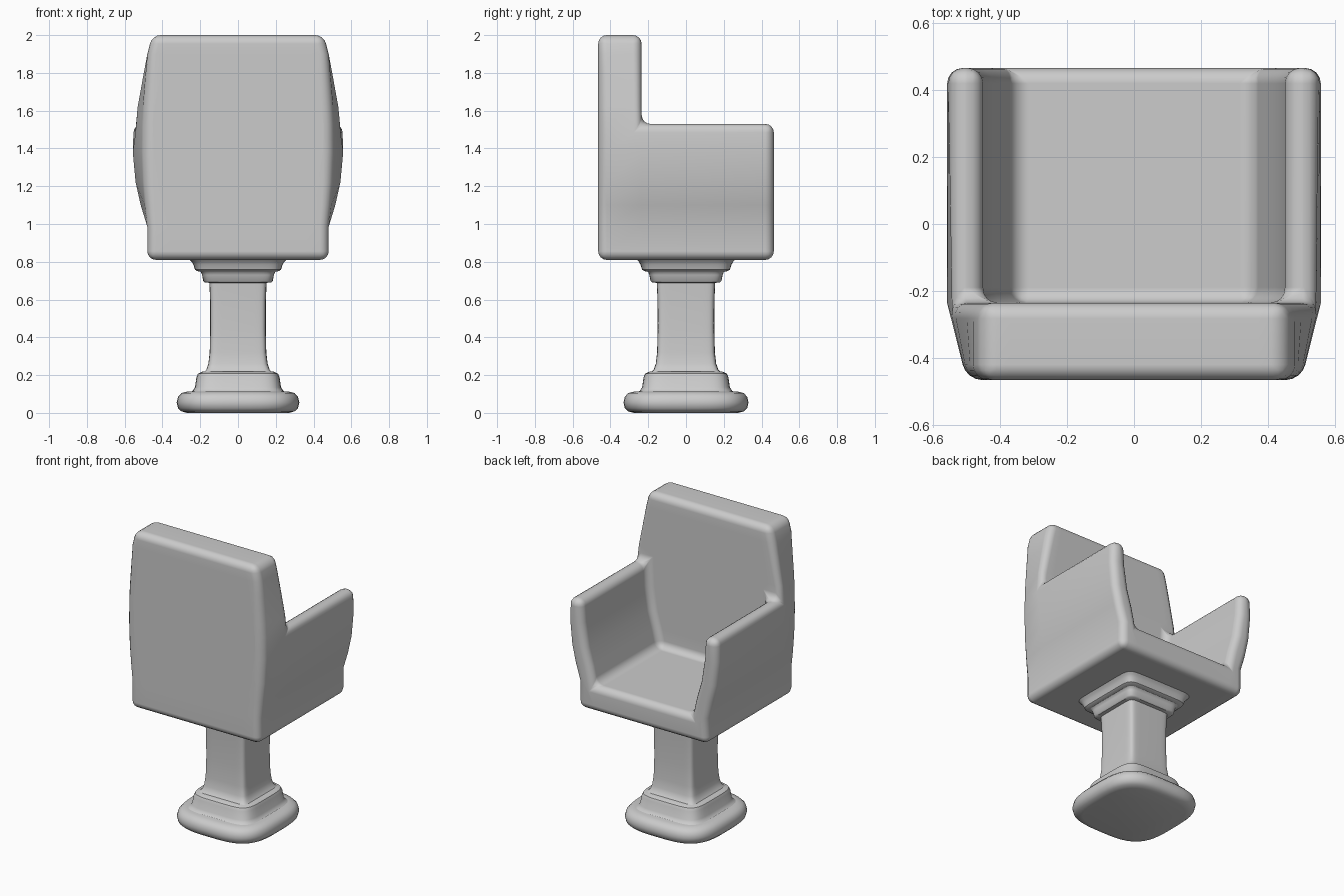
import bpy, bmesh, math

cube = bpy.data.objects.get("Cube")
if cube:
    bpy.data.objects.remove(cube, do_unlink=True)

grey = bpy.data.materials.new("plain grey")
grey.use_nodes = True
colour = (0.6, 0.6, 0.6, 1)
grey.diffuse_color = colour
grey.node_tree.nodes["Principled BSDF"].inputs["Base Color"].default_value = colour


def finish(bm, name, bevel=0):
    """Turn a bmesh into a smooth shaded object, with optional soft edges."""
    bmesh.ops.recalc_face_normals(bm, faces=bm.faces)
    mesh = bpy.data.meshes.new(name)
    bm.to_mesh(mesh)
    bm.free()
    mesh.materials.append(grey)
    ob = bpy.data.objects.new(name, mesh)
    bpy.context.collection.objects.link(ob)
    bpy.context.view_layer.objects.active = ob
    ob.select_set(True)
    if bevel:
        mod = ob.modifiers.new("soft edges", "BEVEL")
        mod.width = bevel
        mod.segments = 4
        mod.limit_method = "ANGLE"
        mod.angle_limit = math.radians(40)
        bpy.ops.object.modifier_apply(modifier=mod.name)
    bpy.ops.object.shade_smooth_by_angle(angle=math.radians(40))
    if bevel:
        ob.modifiers.new("even shading", "WEIGHTED_NORMAL").keep_sharp = True
    ob.select_set(False)
    return ob


# Armchair body: one hull around a small grid of cells, flaring at the arms
ys = [-0.465, -0.235, 0.465]
zs = [0.81, 0.985, 1.1, 1.22, 1.38, 1.53, 1.62, 1.8, 1.9, 2.0]
outer = [0.48, 0.48, 0.515, 0.542, 0.557, 0.552, 0.54, 0.502, 0.48, 0.455]
inner = [0.36, 0.36, 0.385, 0.42, 0.445, 0.452, 0.44, 0.41, 0.39, 0.37]
SEAT, ARM = 1, 5   # number of cell layers in the seat and up to the arm tops


def filled(i, j, k):
    if not (0 <= i < 3 and 0 <= j < 2 and 0 <= k < len(zs) - 1):
        return False
    return j == 0 or k < SEAT or (i != 1 and k < ARM)


bm = bmesh.new()
points = {}


def corner(i, j, k):
    if (i, j, k) not in points:
        x = outer[k] if i in (0, 3) else inner[k]
        if j == 0 and i in (0, 3):      # the flare fades towards the rear face
            x = min(x, 0.48 + 0.25 * max(0, x - 0.48))
        points[i, j, k] = bm.verts.new((x if i > 1 else -x, ys[j], zs[k]))
    return points[i, j, k]


for i in range(3):
    for j in range(2):
        for k in range(len(zs) - 1):
            if not filled(i, j, k):
                continue
            for axis in range(3):
                for side in (0, 1):
                    step = [0, 0, 0]
                    step[axis] = 2 * side - 1
                    if filled(i + step[0], j + step[1], k + step[2]):
                        continue
                    quad = []
                    for a, b in ((0, 0), (1, 0), (1, 1), (0, 1)):
                        c = [a, b]
                        c.insert(axis, side)
                        quad.append(corner(i + c[0], j + c[1], k + c[2]))
                    bm.faces.new(quad)
finish(bm, "armchair_body", 0.047)


def pedestal_part(name, rings, power, sides=48):
    """Loft rounded squares given as (half width, height)."""
    bm = bmesh.new()
    loops = []
    for half, z in rings:
        loop = []
        for s in range(sides):
            t = 2 * math.pi * (s + 0.5) / sides
            c, d = math.cos(t), math.sin(t)
            x = math.copysign(abs(c) ** (2 / power), c) * half
            y = math.copysign(abs(d) ** (2 / power), d) * half
            loop.append(bm.verts.new((x, y * 1.02, z)))
        loops.append(loop)
    for low, high in zip(loops, loops[1:]):
        for s in range(sides):
            n = (s + 1) % sides
            bm.faces.new((low[s], low[n], high[n], high[s]))
    bm.faces.new(loops[0])
    bm.faces.new(loops[-1])
    return finish(bm, name)


# Pedestal: broad foot, plinth, square column and stepped collar
pedestal_part("foot", [(0.27, 0), (0.3, 0.008), (0.318, 0.025), (0.325, 0.055),
                       (0.318, 0.085), (0.3, 0.105), (0.27, 0.113), (0.2, 0.115)], 3.3)
pedestal_part("plinth", [(0.26, 0.105), (0.24, 0.117), (0.228, 0.135), (0.22, 0.19),
                         (0.212, 0.208), (0.19, 0.218), (0.12, 0.22)], 5)
pedestal_part("column", [(0.185, 0.212), (0.168, 0.228), (0.157, 0.26), (0.15, 0.32),
                         (0.147, 0.45), (0.148, 0.6), (0.152, 0.7)], 10)
pedestal_part("lower_collar", [(0.14, 0.688), (0.176, 0.69), (0.184, 0.698), (0.19, 0.73),
                               (0.196, 0.745), (0.21, 0.755)], 9)
pedestal_part("upper_collar", [(0.19, 0.748), (0.215, 0.75), (0.228, 0.758), (0.236, 0.785),
                               (0.245, 0.8), (0.26, 0.815)], 9)
